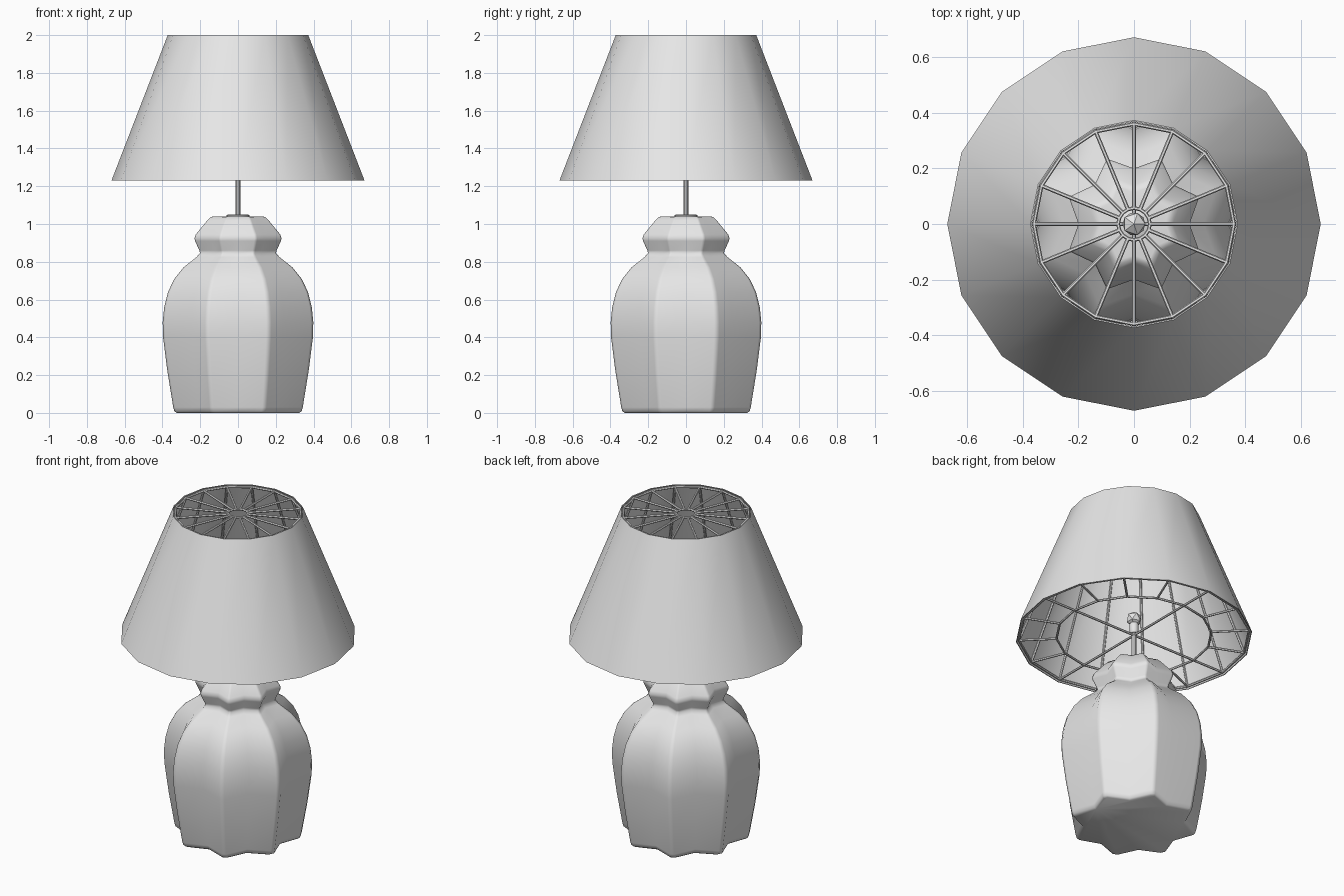
import bpy
import bmesh
from math import sin, cos, pi, radians
from mathutils import Vector

cube = bpy.data.objects.get("Cube")
if cube:
    bpy.data.objects.remove(cube, do_unlink=True)

mat = bpy.data.materials.new("pale grey")
mat.use_nodes = True
grey = (0.8, 0.8, 0.8, 1)
mat.diffuse_color = grey
mat.node_tree.nodes["Principled BSDF"].inputs["Base Color"].default_value = grey

SIDES = 16
WIRE = 0.007
Z_LOW, Z_HIGH = 1.23, 2.0
R_LOW, R_HIGH = 0.67, 0.372


def finish(bm, name, angle=None):
    bmesh.ops.recalc_face_normals(bm, faces=bm.faces)
    mesh = bpy.data.meshes.new(name)
    bm.to_mesh(mesh)
    bm.free()
    mesh.materials.append(mat)
    obj = bpy.data.objects.new(name, mesh)
    bpy.context.collection.objects.link(obj)
    if angle:
        bpy.ops.object.select_all(action='DESELECT')
        obj.select_set(True)
        bpy.context.view_layer.objects.active = obj
        bpy.ops.object.shade_smooth_by_angle(angle=radians(angle))
    return obj


def loft(bm, loops, caps=True, closed=False):
    """Skin a list of equal point loops."""
    rings = [[bm.verts.new(p) for p in loop] for loop in loops]
    pairs = list(zip(rings, rings[1:]))
    if closed:
        pairs.append((rings[-1], rings[0]))
    for a, b in pairs:
        n = len(a)
        for i in range(n):
            j = (i + 1) % n
            bm.faces.new((a[i], a[j], b[j], b[i]))
    if caps:
        bm.faces.new(rings[0])
        bm.faces.new(rings[-1])


def polar(r, a, z):
    return Vector((r * cos(a), r * sin(a), z))


def circle(r, z, n=SIDES):
    return [polar(r, 2 * pi * i / n, z) for i in range(n)]


def lathe(name, profile, n=SIDES, angle=40):
    bm = bmesh.new()
    loft(bm, [circle(r, z, n) for r, z in profile])
    return finish(bm, name, angle)


def bar(bm, a, b, r=WIRE, n=6):
    """Straight wire between two points."""
    turn = (b - a).to_track_quat('Z', 'Y')
    loft(bm, [[p + turn @ c for c in circle(r, 0, n)] for p in (a, b)])


def ring(bm, radius, z, r=WIRE, n=6):
    """Faceted wire hoop."""
    loops = [[polar(radius + r * cos(2 * pi * k / n), 2 * pi * i / SIDES,
                    z + r * sin(2 * pi * k / n)) for k in range(n)]
             for i in range(SIDES)]
    loft(bm, loops, caps=False, closed=True)


# Fluted vase: eight blunt ridges with valleys between
def star(reach, z):
    loop = []
    for k in range(8):
        valley = k * pi / 4
        tip = reach / cos(radians(20))
        loop.append(polar(tip * 0.81, valley, z))
        loop += [polar(tip, valley + radians(d), z) for d in (20.5, 24.5)]
    return loop


vase_profile = [(0.325, 0), (0.338, 0.008), (0.344, 0.03), (0.375, 0.22),
                (0.398, 0.4), (0.4, 0.48), (0.392, 0.56), (0.372, 0.64),
                (0.338, 0.71), (0.29, 0.77), (0.22, 0.825), (0.202, 0.845),
                (0.205, 0.86), (0.228, 0.91), (0.231, 0.925), (0.224, 0.945),
                (0.162, 1.02), (0.145, 1.037), (0.13, 1.04)]
bm = bmesh.new()
loft(bm, [star(r, z) for r, z in vase_profile])
finish(bm, "vase_base", 50)

# Cap, stem, socket and bulb
lathe("vase_cap", [(0.062, 1.03), (0.062, 1.045), (0.055, 1.05)])
lathe("stem", [(0.013, 1.04), (0.013, 1.26)], 8)
lathe("socket", [(0.02, 1.25), (0.026, 1.265), (0.026, 1.31), (0.02, 1.32)], 10)
bm = bmesh.new()
bmesh.ops.create_icosphere(bm, subdivisions=1, radius=0.046)
bmesh.ops.translate(bm, verts=bm.verts, vec=(0, 0, 1.345))
finish(bm, "bulb")

# Lampshade: thin open cone
bm = bmesh.new()
wall = 0.005
loft(bm, [circle(R_LOW, Z_LOW), circle(R_HIGH, Z_HIGH),
          circle(R_HIGH - wall, Z_HIGH), circle(R_LOW - wall, Z_LOW)],
     caps=False, closed=True)
finish(bm, "lampshade", 40)

# Wire frame inside the shade
inset = 0.013
z_top, z_bottom = Z_HIGH - 0.01, Z_LOW + 0.01
r_top, r_bottom = R_HIGH - inset, R_LOW - inset - 0.004
r_hub, r_inner = 0.057, 0.44

bm = bmesh.new()
for radius, z in ((r_top, z_top), (r_hub, z_top),
                  (r_bottom, z_bottom), (r_inner, z_bottom)):
    ring(bm, radius, z)
finish(bm, "frame_rings", 40)

bm = bmesh.new()
for i in range(SIDES):
    a = 2 * pi * i / SIDES
    bar(bm, polar(r_hub, a, z_top), polar(r_top, a, z_top))
    bar(bm, polar(r_inner, a, z_bottom), polar(r_bottom, a, z_bottom))
    bar(bm, polar(r_bottom, a, z_bottom), polar(r_top, a, z_top))
finish(bm, "frame_spokes", 40)

# Four struts tie the frame to the stem
bm = bmesh.new()
for i in range(4):
    a = i * pi / 2
    bar(bm, polar(0.005, a, z_bottom), polar(r_inner, a, z_bottom))
finish(bm, "frame_struts", 40)
